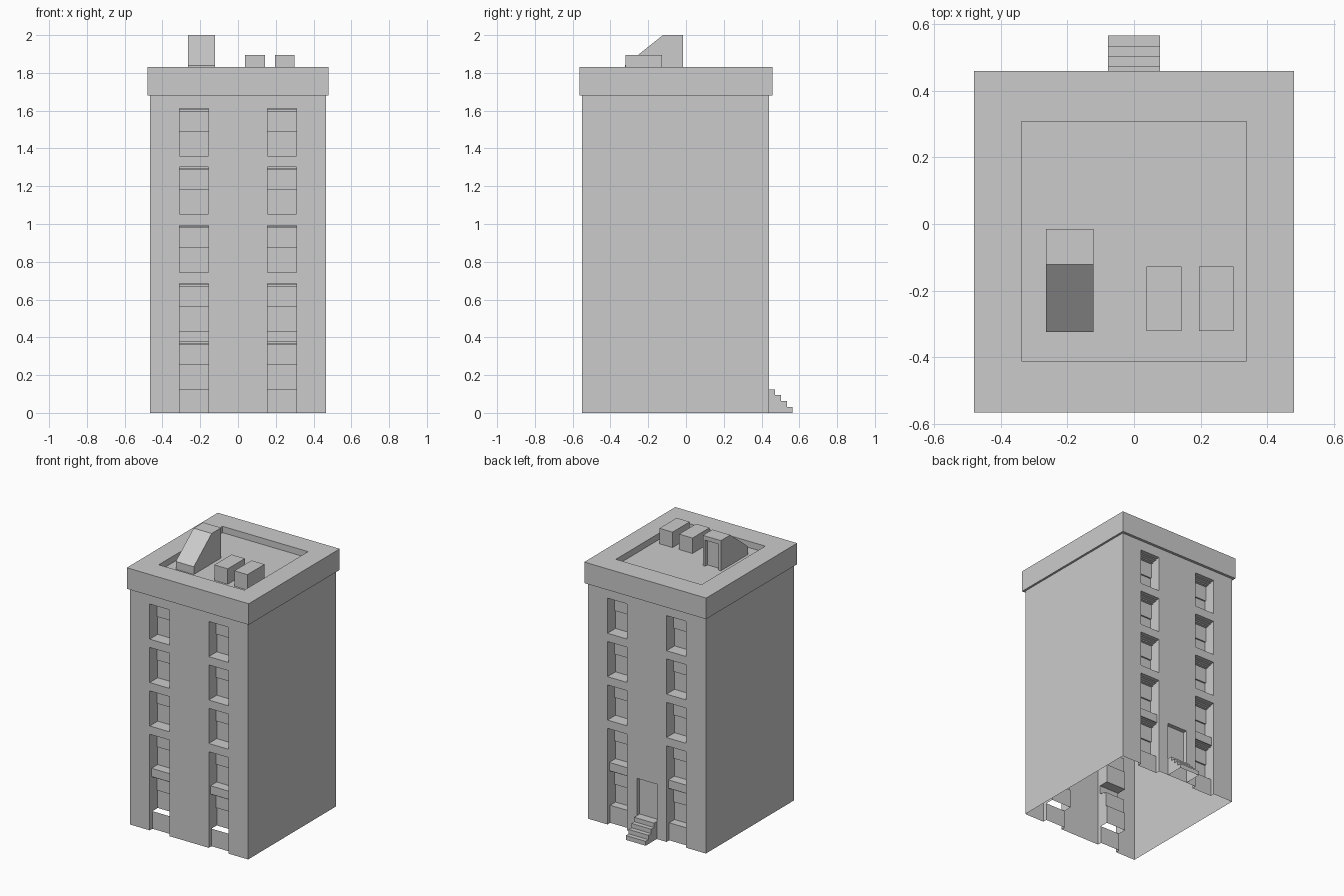
import bpy
import bmesh

cube = bpy.data.objects.get("Cube")
if cube:
    bpy.data.objects.remove(cube, do_unlink=True)

stone = bpy.data.materials.new("plain_grey")
stone.use_nodes = True
stone.diffuse_color = (0.6, 0.6, 0.6, 1)
stone.node_tree.nodes["Principled BSDF"].inputs["Base Color"].default_value = (0.6, 0.6, 0.6, 1)


def make(name, faces):
    """Turn a list of polygons into one welded, flat-shaded object."""
    bm = bmesh.new()
    for face in faces:
        bm.faces.new([bm.verts.new(p) for p in face])
    bmesh.ops.remove_doubles(bm, verts=bm.verts, dist=0.0001)
    mesh = bpy.data.meshes.new(name)
    bm.to_mesh(mesh)
    bm.free()
    mesh.materials.append(stone)
    obj = bpy.data.objects.new(name, mesh)
    bpy.context.collection.objects.link(obj)
    return obj


def relief(us, vs, depth, place, skip=None):
    """Wall grid whose cells sink to depth(u, v), with the steps between them."""
    mids = lambda a: [(p + q) / 2 for p, q in zip(a, a[1:])]
    d = [[depth(u, v) for v in mids(vs)] for u in mids(us)]
    faces = []
    for i in range(len(us) - 1):
        for j in range(len(vs) - 1):
            u0, u1, v0, v1, a = us[i], us[i + 1], vs[j], vs[j + 1], d[i][j]
            faces.append([(u0, v0, a), (u1, v0, a), (u1, v1, a), (u0, v1, a)])
            if i + 2 < len(us) and d[i + 1][j] != a:
                b = d[i + 1][j]
                faces.append([(u1, v0, a), (u1, v0, b), (u1, v1, b), (u1, v1, a)])
            if j + 2 < len(vs) and d[i][j + 1] != a and v1 != skip:
                b = d[i][j + 1]
                faces.append([(u0, v1, a), (u1, v1, a), (u1, v1, b), (u0, v1, b)])
    return [[place(*p) for p in f] for f in faces]


def box(x0, x1, y0, y1, z0, z1):
    """Box sides and bottom first, top last."""
    c = [(x0, y0), (x1, y0), (x1, y1), (x0, y1)]
    sides = [[(*c[i - 1], z0), (*c[i], z0), (*c[i], z1), (*c[i - 1], z1)] for i in range(4)]
    return sides + [[(*p, z0) for p in reversed(c)], [(*p, z1) for p in c]]


def prism(x0, x1, profile, skip):
    """Extrude a (y, z) outline along x, leaving out the edges listed in skip."""
    faces = [[(x1, *p) for p in profile], [(x0, *p) for p in reversed(profile)]]
    for i, p in enumerate(profile):
        q = profile[(i + 1) % len(profile)]
        if i not in skip:
            faces.append([(x1, *p), (x0, *p), (x0, *q), (x1, *q)])
    return faces


# Main proportions
HALF, FRONT, BACK, EAVES = 0.465, -0.55, 0.44, 1.68
RIM, ROOF, TOP = 1.83, 1.785, 2.0
WIN_IN, WIN_OUT, WIN_H = 0.155, 0.31, 0.25
DOOR, STEP = 0.078, 0.125
sills = [0.125 + 0.309 * i for i in range(5)]

# Each window as bands from the sill up: lower sash, upper sash, stepped head
bands = [(0, 0.09), (0.13, 0.08), (WIN_H - 0.015, 0.06), (WIN_H - 0.007, 0.03)]
levels = [0, 0.39, EAVES]
for s in sills:
    levels += [s + b[0] for b in bands] + [s + WIN_H]
levels.sort()


def wall_depth(u, v):
    if WIN_IN < abs(u) < WIN_OUT:
        for s in sills:
            if s < v < s + WIN_H:
                return [d for h, d in bands if v > s + h][-1]
        if v < sills[1]:
            return 0.03 if v < sills[0] else 0.02
    return 0


def back_depth(u, v):
    return 0.03 if abs(u) < DOOR and STEP < v < 0.39 else wall_depth(u, v)


# Walls, open underneath
columns = [-HALF, -WIN_OUT, -WIN_IN, WIN_IN, WIN_OUT, HALF]
make("front_wall", relief(columns, levels, wall_depth,
                          lambda u, v, d: (u, FRONT + d, v), skip=sills[0]))
make("back_wall", relief(sorted(columns + [-DOOR, DOOR]), levels, back_depth,
                         lambda u, v, d: (-u, BACK - d, v)))
sides = box(-HALF, HALF, FRONT, BACK, 0, EAVES)
make("left_wall", [sides[2]])
make("right_wall", [sides[0]])

# Parapet with the sunken roof
px, py0, py1 = 0.48, -0.565, 0.459
sunk = lambda u, v: RIM - ROOF if abs(u) < 0.337 and -0.41 < v < 0.307 else 0
make("parapet", box(-px, px, py0, py1, EAVES, RIM)[:-1]
     + relief([-px, -0.337, 0.337, px], [py0, -0.41, 0.307, py1], sunk,
              lambda u, v, d: (u, v, RIM - d)))

# Rooftop units
for name, x0, x1 in (("left_roof_unit", 0.195, 0.298), ("right_roof_unit", 0.038, 0.143)):
    make(name, box(x0, x1, -0.32, -0.127, ROOF, 1.895))

# Stair house with a sloped roof and a recessed door at the back
hx0, hx1, hy = -0.264, -0.122, -0.015
outline = [(-0.323, ROOF), (hy, ROOF), (hy, TOP), (-0.122, TOP), (-0.323, 1.84)]
house_door = lambda u, v: 0.025 if 0.141 < u < 0.245 and v < 1.97 else 0
make("stair_house", prism(hx0, hx1, outline, skip=[1])
     + relief([-hx1, 0.141, 0.245, -hx0], [ROOF, 1.97, TOP], house_door,
              lambda u, v, d: (-u, hy - d, v)))

# Back steps, open underneath and against the wall
stairs = [(BACK, 0)]
for i in range(4):
    y = 0.565 - i * STEP / 4
    stairs += [(y, i * STEP / 4), (y, (i + 1) * STEP / 4)]
stairs.append((BACK, STEP))
make("back_steps", prism(-DOOR, DOOR, stairs, skip=[0, len(stairs) - 1]))
